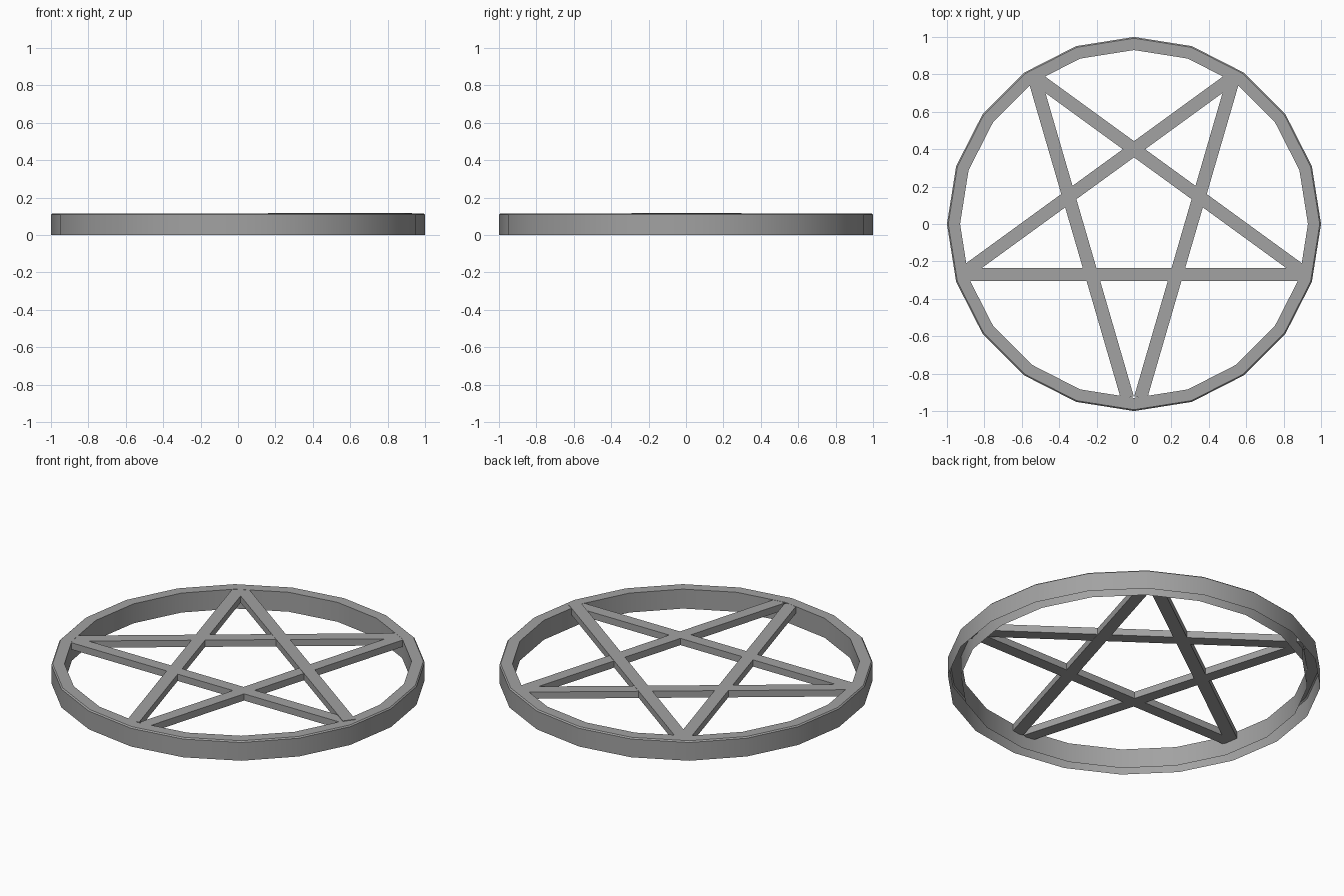
import bpy, bmesh, math
from mathutils import Vector

cube = bpy.data.objects.get("Cube")
if cube:
    bpy.data.objects.remove(cube, do_unlink=True)

grey = bpy.data.materials.new("mid_grey")
grey.use_nodes = True
colour = (0.36, 0.36, 0.36, 1)
grey.diffuse_color = colour
grey.node_tree.nodes["Principled BSDF"].inputs["Base Color"].default_value = colour


def add_object(name, bm):
    bmesh.ops.recalc_face_normals(bm, faces=bm.faces)
    mesh = bpy.data.meshes.new(name)
    bm.to_mesh(mesh)
    bm.free()
    mesh.materials.append(grey)
    obj = bpy.data.objects.new(name, mesh)
    bpy.context.collection.objects.link(obj)
    return obj


# Hoop: a channel profile, open underneath, swept round twenty sides
SIDES = 20
profile = [(1, 0), (1, 0.108), (0.993, 0.115), (0.93, 0.115), (0.93, 0)]
bm = bmesh.new()
loops = []
for i in range(SIDES):
    a = math.tau * i / SIDES
    loops.append([bm.verts.new((r * math.cos(a), r * math.sin(a), z)) for r, z in profile])
for i, ring in enumerate(loops):
    after = loops[(i + 1) % SIDES]
    for j in range(len(profile) - 1):
        bm.faces.new((ring[j], after[j], after[j + 1], ring[j + 1]))
hoop = add_object("hoop", bm)
# Face direction: outer walls must point outwards
if hoop.data.polygons[0].normal.x < 0:
    hoop.data.flip_normals()
bpy.context.view_layer.objects.active = hoop
hoop.select_set(True)
bpy.ops.object.shade_smooth_by_angle(angle=math.radians(30))
hoop.select_set(False)


# Star: five flat bars crossing inside the hoop
def bar(name, start, end, width=0.07, depth=0.04):
    a, b = Vector(start), Vector(end)
    side = (b - a).cross(Vector((0, 0, 1))).normalized() * width / 2
    drop = Vector((0, 0, -depth))
    bm = bmesh.new()
    top = [bm.verts.new(p) for p in (a + side, b + side, b - side, a - side)]
    low = [bm.verts.new(v.co + drop) for v in top]
    bm.faces.new(top)
    bm.faces.new(low[::-1])
    for i in range(4):
        k = (i + 1) % 4
        bm.faces.new((top[i], low[i], low[k], top[k]))
    add_object(name, bm)


TOP = 0.114
bar("cross_bar", (-0.91, -0.27, TOP), (0.91, -0.27, TOP))
for s, side_name in ((1, "left"), (-1, "right")):
    bar(side_name + "_long_bar", (s * 0.53, 0.77, TOP), (s * 0.035, -0.93, TOP))
    lift = 0.004 if s > 0 else 0
    bar(side_name + "_slanted_bar", (s * 0.91, -0.262, TOP + lift), (-s * 0.53, 0.785, TOP))
